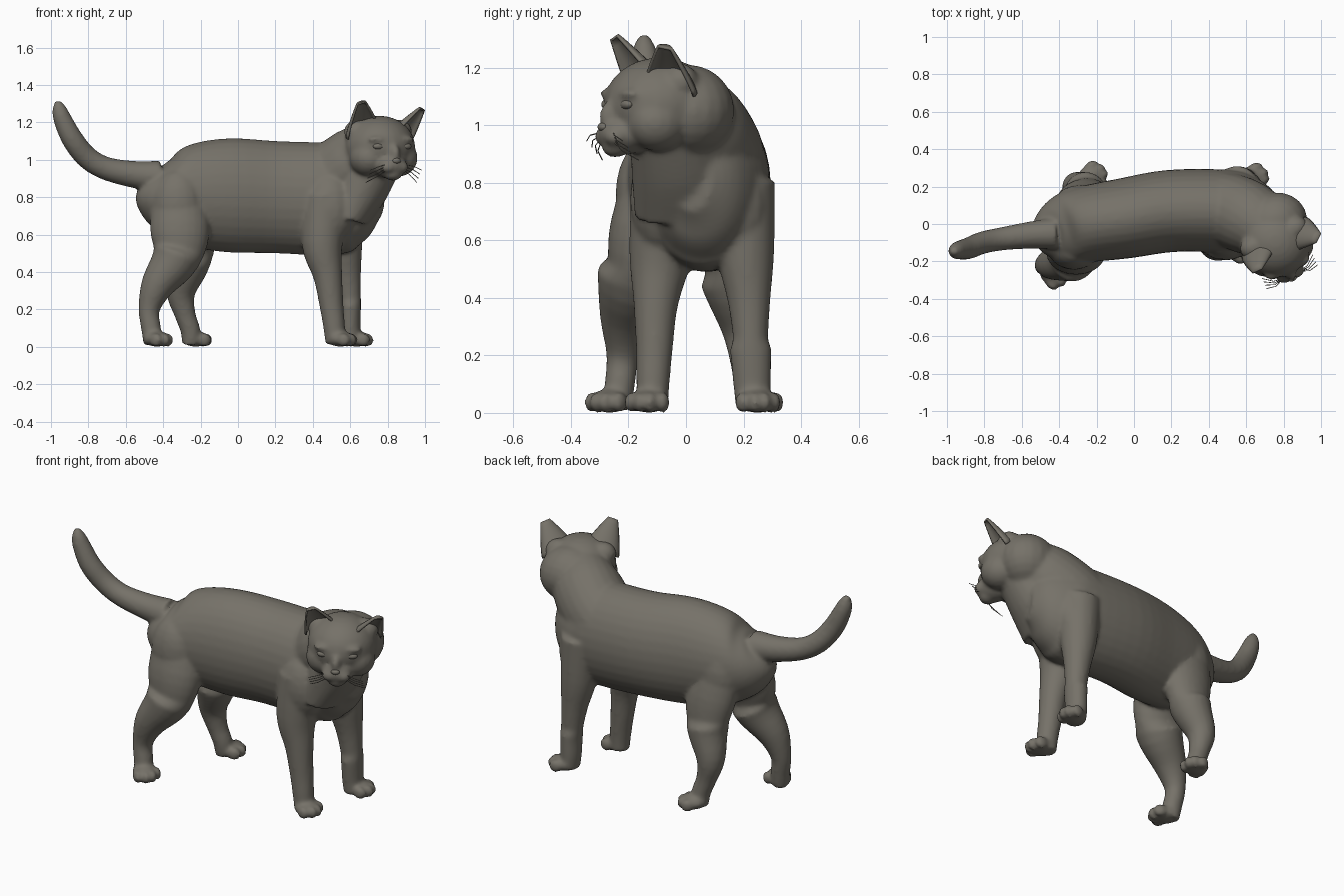
import bpy, bmesh, math
from mathutils import Vector, Matrix

if "Cube" in bpy.data.objects:
    bpy.data.objects.remove(bpy.data.objects["Cube"])

fur = bpy.data.materials.new("grey_brown_fur")
fur.diffuse_color = (0.18, 0.167, 0.14, 1)
fur.use_nodes = True
fur.node_tree.nodes["Principled BSDF"].inputs["Base Color"].default_value = fur.diffuse_color

UP = Vector((0, 0, 1))
FACE = Vector((0.42, -0.907, 0))          # direction the head looks
SIDE = Vector((0.907, 0.42, 0))           # across the head
HEAD = Vector((0.765, -0.11, 1.06))


def head_pt(a, b, c):
    return HEAD + SIDE * a + FACE * b + UP * c


def make_object(name, bm):
    bmesh.ops.recalc_face_normals(bm, faces=bm.faces)
    for f in bm.faces:
        f.smooth = True
    me = bpy.data.meshes.new(name)
    bm.to_mesh(me)
    bm.free()
    me.materials.append(fur)
    ob = bpy.data.objects.new(name, me)
    bpy.context.collection.objects.link(ob)
    return ob


def spline(rows, steps=4):
    """Catmull-Rom interpolation of rows of numbers."""
    out = []
    for i in range(len(rows) - 1):
        p = [rows[max(0, min(len(rows) - 1, i + k))] for k in (-1, 0, 1, 2)]
        for s in range(steps):
            t = s / steps
            out.append([0.5 * (2 * b + (c - a) * t + (2 * a - 5 * b + 4 * c - d) * t * t
                               + (3 * b - a - 3 * c + d) * t ** 3) for a, b, c, d in zip(*p)])
    out.append(list(rows[-1]))
    return out


def loft(bm, rows, ref, sides=24):
    """Closed tube through rows of (x, y, z, radius) or (x, y, z, radius_u, radius_v)."""
    rows = spline(rows)
    rings = []
    for i, r in enumerate(rows):
        t = Vector(rows[min(i + 1, len(rows) - 1)][:3]) - Vector(rows[max(i - 1, 0)][:3])
        v = t.cross(Vector(ref)).normalized()
        u = v.cross(t).normalized()
        angles = [2 * math.pi * k / sides for k in range(sides)]
        rings.append([bm.verts.new(Vector(r[:3]) + u * r[3] * math.cos(a) + v * r[-1] * math.sin(a))
                      for a in angles])
    for p, q in zip(rings, rings[1:]):
        for k in range(sides):
            bm.faces.new((p[k], p[(k + 1) % sides], q[(k + 1) % sides], q[k]))
    bm.faces.new(rings[0][::-1])
    bm.faces.new(rings[-1])


def blob(bm, centre, radii, forward=FACE, seg=20):
    """Ellipsoid; radii are across, along and above the forward direction."""
    f = Vector(forward).normalized()
    s = f.cross(UP)
    m = Matrix((s * radii[0], f * radii[1], UP * radii[2])).transposed().to_4x4()
    m.translation = centre
    bmesh.ops.create_uvsphere(bm, u_segments=seg, v_segments=seg // 2 + 2, radius=1, matrix=m)


def leg(bm, rows, muscle, heading):
    """Tapered leg, muscle mass at its top, and a four-toed paw under the last row."""
    loft(bm, rows, (1, 0, 0))
    blob(bm, muscle, (0.11, 0.14, 0.19), (1, 0, 0))
    d = Vector((math.cos(math.radians(heading)), math.sin(math.radians(heading)), 0))
    s = d.cross(UP)
    base = Vector((rows[-1][0], rows[-1][1], 0)) + s * math.copysign(0.008, -heading)
    blob(bm, base + d * 0.03 + UP * 0.042, (0.068, 0.075, 0.042), d)
    for k in (-1.5, -0.5, 0.5, 1.5):
        blob(bm, base + d * (0.088 - 0.013 * k * k) + s * k * 0.038 + UP * 0.036,
             (0.023, 0.037, 0.037), d, 14)


bm = bmesh.new()

# trunk
loft(bm, [(-0.49, -0.06, 0.88, 0.07, 0.08), (-0.45, -0.05, 0.85, 0.14, 0.15),
          (-0.37, -0.03, 0.82, 0.19, 0.215), (-0.25, 0.0, 0.81, 0.205, 0.275),
          (-0.05, 0.03, 0.81, 0.215, 0.305), (0.2, 0.07, 0.8, 0.22, 0.30),
          (0.5, 0.07, 0.79, 0.22, 0.30), (0.6, 0.06, 0.8, 0.2, 0.27),
          (0.7, 0.04, 0.81, 0.15, 0.2), (0.765, 0.02, 0.81, 0.07, 0.11)], (0, 1, 0), 32)

# neck, throat and ruff behind the head
loft(bm, [(0.46, 0.08, 0.86, 0.2), (0.55, 0.06, 0.92, 0.2),
          (0.65, 0.01, 1.0, 0.19), (0.73, -0.06, 1.07, 0.15)], (0, 1, 0))
loft(bm, [(0.60, 0.0, 0.70, 0.18, 0.11), (0.66, -0.02, 0.84, 0.17, 0.14),
          (0.73, -0.05, 0.98, 0.15, 0.14)], (0, 1, 0))
blob(bm, head_pt(0.04, -0.11, -0.01), (0.175, 0.16, 0.16))

# tail
loft(bm, [(-0.42, -0.05, 0.91, 0.085), (-0.56, -0.06, 0.922, 0.072), (-0.71, -0.08, 0.955, 0.062),
          (-0.81, -0.1, 1.015, 0.06), (-0.885, -0.13, 1.11, 0.058), (-0.935, -0.14, 1.21, 0.05),
          (-0.955, -0.145, 1.27, 0.039), (-0.965, -0.145, 1.315, 0.016)], (0, 1, 0))

# front legs: near side, far side
leg(bm, [(0.47, -0.06, 0.8, .13, .11), (0.45, -0.088, 0.55, .11, .105), (0.48, -0.105, 0.38, .078),
         (0.5, -0.11, 0.22, .064), (0.515, -0.115, 0.1, .058), (0.52, -0.115, 0.015, .053)],
    (0.49, -0.085, 0.74), -12)
leg(bm, [(0.55, 0.19, 0.8, .12, .1), (0.565, 0.207, 0.55, .1), (0.585, 0.22, 0.38, .073, .085),
         (0.6, 0.225, 0.22, .058, .073), (0.6, 0.23, 0.1, .055, .066), (0.605, 0.232, 0.015, .05, .06)],
    (0.55, 0.19, 0.72), 10)

# hind legs: near side, far side
leg(bm, [(-0.33, -0.08, 0.88, .13, .11), (-0.31, -0.15, 0.64, .16, .115), (-0.33, -0.18, 0.48, .13, .092),
         (-0.43, -0.21, 0.33, .09, .066), (-0.475, -0.22, 0.2, .057), (-0.465, -0.23, 0.1, .053),
         (-0.455, -0.24, 0.015, .05)],
    (-0.32, -0.135, 0.76), -32)
leg(bm, [(-0.31, 0.07, 0.88, .13, .1), (-0.26, 0.13, 0.64, .15, .105), (-0.26, 0.165, 0.46, .115, .085),
         (-0.305, 0.2, 0.3, .08, .062), (-0.285, 0.21, 0.18, .057), (-0.255, 0.22, 0.09, .053),
         (-0.25, 0.23, 0.015, .05)],
    (-0.29, 0.1, 0.76), 28)

# head: skull, muzzle, bridge, chin, then mirrored cheeks, pads, brows and ear roots
blob(bm, head_pt(0, -0.02, 0.01), (0.19, 0.195, 0.165), seg=28)
blob(bm, head_pt(0, 0.11, -0.09), (0.09, 0.1, 0.072))
blob(bm, head_pt(0, 0.14, -0.03), (0.035, 0.07, 0.065))
blob(bm, head_pt(0, 0.15, -0.14), (0.05, 0.045, 0.032))
for m in (-1, 1):
    blob(bm, head_pt(m * 0.09, 0.03, -0.05), (0.1, 0.11, 0.1))
    blob(bm, head_pt(m * 0.036, 0.167, -0.1), (0.045, 0.042, 0.034))
    blob(bm, head_pt(m * 0.072, 0.13, 0.048), (0.06, 0.035, 0.022))
    blob(bm, head_pt(m * 0.12, -0.04, 0.09), (0.075, 0.065, 0.065))

body = make_object("cat_body", bm)
rm = body.modifiers.new("blend", 'REMESH')
rm.mode = 'VOXEL'
rm.voxel_size = 0.011
rm.use_smooth_shade = True
sm = body.modifiers.new("soften", 'SMOOTH')
sm.factor = 0.5
sm.iterations = 8

# ears: scooped shells, the right one turned outward
for name, base, tip, facing in (
        ("left_ear", head_pt(-0.105, 0.0, 0.08), Vector((0.66, -0.25, 1.302)), FACE),
        ("right_ear", head_pt(0.13, 0.0, 0.06), Vector((0.985, -0.075, 1.268)), FACE + SIDE * 0.8)):
    axis = (tip - base).normalized()
    across = facing.cross(axis).normalized()
    back = across.cross(axis).normalized()
    if back.dot(facing) > 0:
        back.negate()
    bm = bmesh.new()
    grid = []
    for i in range(9):
        t = i / 8
        k = 1 - 0.74 * t ** 1.2
        c = base.lerp(tip, t)
        grid.append([bm.verts.new(c + across * 0.098 * k * math.sin(a) + back * 0.06 * k * math.cos(a))
                     for a in [math.radians(-95 + 19 * j) for j in range(11)]])
    for p, q in zip(grid, grid[1:]):
        for j in range(10):
            bm.faces.new((p[j], p[j + 1], q[j + 1], q[j]))
    bm.faces.new(grid[-1])
    so = make_object(name, bm).modifiers.new("thickness", 'SOLIDIFY')
    so.thickness = 0.01
    so.offset = 0

# nose and eyes
for name, centre, radii in (("nose", head_pt(0, 0.198, -0.066), (0.024, 0.016, 0.015)),
                            ("left_eye", head_pt(-0.078, 0.142, 0.012), (0.034, 0.02, 0.018)),
                            ("right_eye", head_pt(0.078, 0.142, 0.012), (0.034, 0.02, 0.018))):
    bm = bmesh.new()
    blob(bm, centre, radii)
    make_object(name, bm)

# whiskers: thin bent strands on both cheeks
cu = bpy.data.curves.new("whiskers", 'CURVE')
cu.dimensions = '3D'
cu.bevel_depth = 0.002
cu.bevel_resolution = 0
for m in (-1, 1):
    for i in range(4):
        sp = cu.splines.new('POLY')
        sp.points.add(2)
        z = -0.085 - 0.01 * i
        pts = (head_pt(m * 0.05, 0.18, z), head_pt(m * 0.1, 0.2 - 0.01 * i, z - 0.01 - 0.008 * i),
               head_pt(m * 0.15, 0.19 - 0.02 * i, z - 0.03 - 0.012 * i))
        for pt, co in zip(sp.points, pts):
            pt.co = (*co, 1)
cu.materials.append(fur)
bpy.context.collection.objects.link(bpy.data.objects.new("whiskers", cu))
